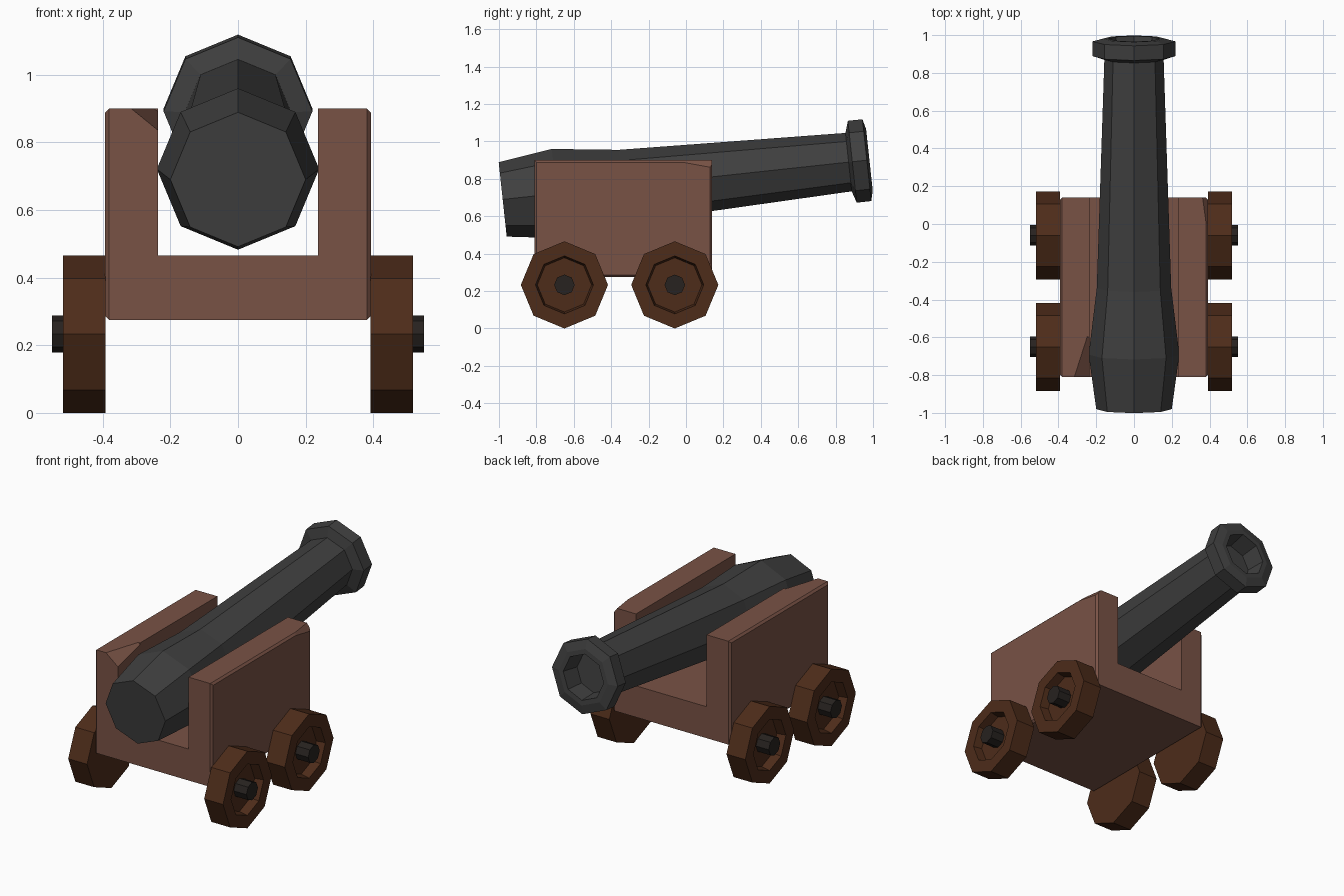
import bpy, bmesh
from math import pi, cos, sin, radians
from mathutils import Vector, Matrix

if "Cube" in bpy.data.objects:
    bpy.data.objects.remove(bpy.data.objects["Cube"])


def paint(obj, name, rgb):
    mat = bpy.data.materials.get(name) or bpy.data.materials.new(name)
    mat.diffuse_color = (*rgb, 1)
    mat.use_nodes = True
    mat.node_tree.nodes["Principled BSDF"].inputs["Base Color"].default_value = mat.diffuse_color
    obj.data.materials.append(mat)


def finish(bm, name):
    bmesh.ops.recalc_face_normals(bm, faces=bm.faces)
    mesh = bpy.data.meshes.new(name)
    bm.to_mesh(mesh)
    bm.free()
    obj = bpy.data.objects.new(name, mesh)
    bpy.context.collection.objects.link(obj)
    return obj


def lathe(name, profile, matrix, sides=8):
    """Closed turned part along local z from (height, radius) pairs."""
    bm = bmesh.new()
    rings = [[bm.verts.new((r * cos(2 * pi * i / sides), r * sin(2 * pi * i / sides), h))
              for i in range(sides)] for h, r in profile]
    for a, b in zip(rings, rings[1:]):
        for i in range(sides):
            j = (i + 1) % sides
            bm.faces.new((a[i], a[j], b[j], b[i]))
    bm.faces.new(rings[0])
    bm.faces.new(rings[-1])
    bm.transform(matrix)
    return finish(bm, name)


# Barrel: tapered octagon with flared muzzle ring and bore
tilt = radians(6.15)
barrel = lathe("barrel",
               [(0, .20), (.29, .24), (.645, .197), (1.86, .157), (1.88, .22),
                (1.958, .22), (1.972, .165), (1.972, .135), (1.86, .12)],
               Matrix.Translation((0, -.98, .69)) @ Matrix.Rotation(tilt - pi / 2, 4, 'X'))
paint(barrel, "iron", (.05, .05, .05))

# Carriage: U-shaped wooden block with softened edges
outline = [(-.393, .275), (.393, .275), (.393, .90), (.236, .90),
           (.236, .465), (-.236, .465), (-.236, .90), (-.393, .90)]
bm = bmesh.new()
face = bm.faces.new([bm.verts.new((x, -.81, z)) for x, z in outline])
ext = bmesh.ops.extrude_face_region(bm, geom=[face])
bmesh.ops.translate(bm, vec=(0, .95, 0),
                    verts=[v for v in ext["geom"] if isinstance(v, bmesh.types.BMVert)])
outer = [e for e in bm.edges if all(abs(v.co.x) > .39 for v in e.verts)
         and e.verts[0].co.x * e.verts[1].co.x > 0]
bmesh.ops.bevel(bm, geom=outer, offset=.012, segments=1, affect='EDGES')
carriage = finish(bm, "carriage")
paint(carriage, "wood", (.19, .085, .06))


# Chipped corners of the side walls
def chip(corner, reach):
    n = Vector([1 / r for r in reach])
    depth = 1 / n.length
    n.normalize()
    bpy.ops.mesh.primitive_cube_add(size=.4, location=Vector(corner) + n * (.2 - depth),
                                    rotation=n.to_track_quat('Z', 'Y').to_euler())
    cutter = bpy.context.object
    cutter.name = "chip_cutter"
    cutter.hide_render = True
    cutter.display_type = 'WIRE'
    mod = carriage.modifiers.new("chip", 'BOOLEAN')
    mod.operation = 'DIFFERENCE'
    mod.object = cutter
    bpy.context.view_layer.objects.active = carriage
    bpy.ops.object.modifier_apply(modifier=mod.name)
    bpy.data.objects.remove(cutter)


chip((-.236, -.81, .90), (.08, -.25, .065))
chip((.393, .14, .90), (.03, .22, .04))

# Wheels with recessed outer faces, and hub stubs
for side, label in ((1, "right"), (-1, "left")):
    for y, end in ((-.65, "front"), (-.06, "back")):
        m = Matrix.Translation((0, y, .233)) @ Matrix.Rotation(side * pi / 2, 4, 'Y')
        wheel = lathe(f"wheel_{end}_{label}",
                      [(.392, .233), (.518, .233), (.518, .155), (.465, .145)], m)
        paint(wheel, "dark_wood", (.075, .025, .01))
        hub = lathe(f"hub_{end}_{label}", [(.45, .055), (.55, .055)], m)
        paint(hub, "hub_iron", (.02, .016, .014))
